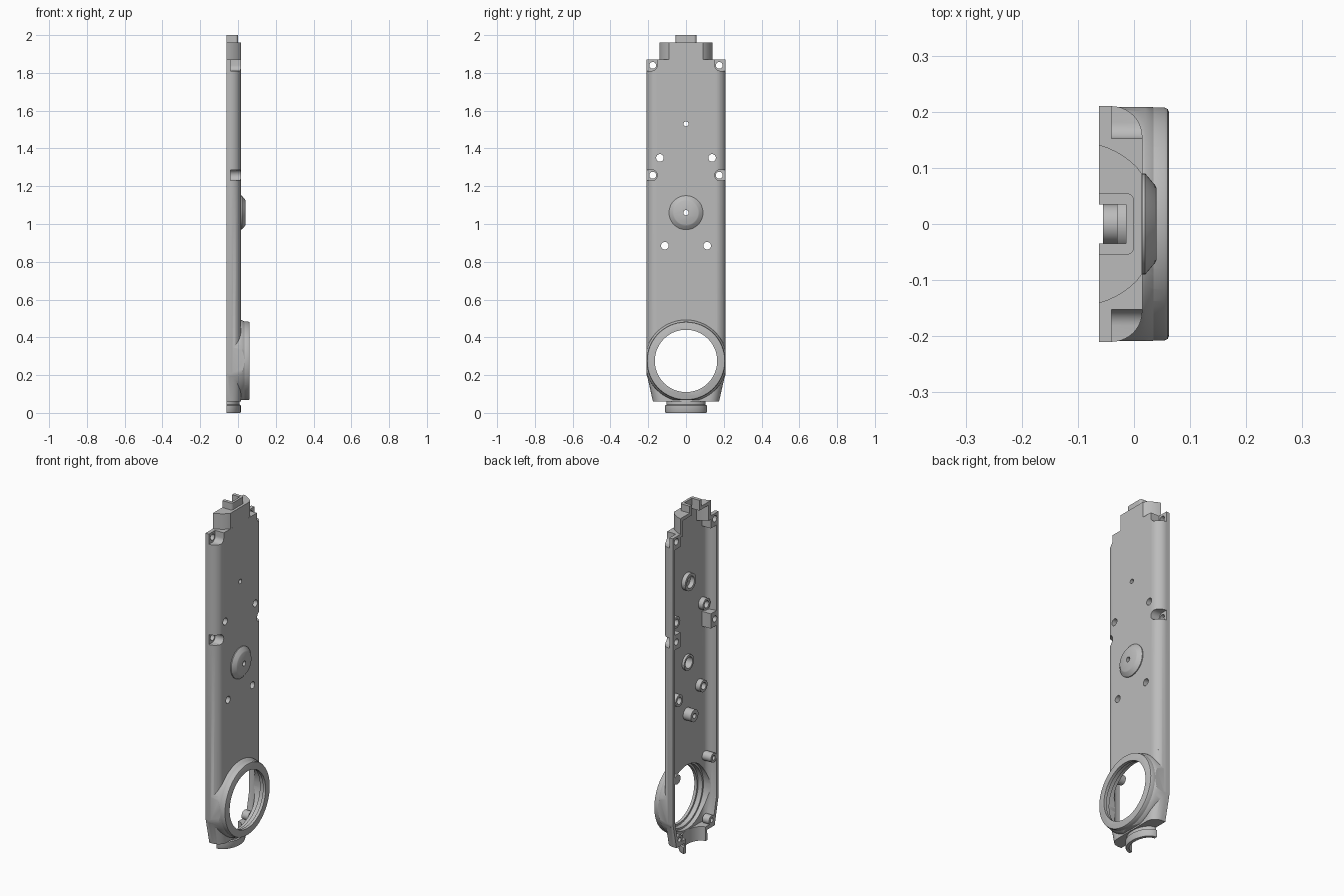
import bpy, bmesh, math

cube = bpy.data.objects.get("Cube")
if cube:
    bpy.data.objects.remove(cube, do_unlink=True)

BACK, FACE, INNER = -0.062, 0.015, -0.006   # open rim, outer face, inner face
OUT = -0.1                                  # cutters start behind the rim

grey = bpy.data.materials.new("plain grey")
grey.use_nodes = True
grey.diffuse_color = (0.5, 0.5, 0.5, 1)
grey.node_tree.nodes["Principled BSDF"].inputs["Base Color"].default_value = (0.5, 0.5, 0.5, 1)


def skin(name, rings):
    """Solid through a list of equal-length rings of points, capped at both ends."""
    bm = bmesh.new()
    loops = [[bm.verts.new(p) for p in ring] for ring in rings]
    n = len(loops[0])
    for a, b in zip(loops, loops[1:]):
        for i in range(n):
            bm.faces.new((a[i], a[(i + 1) % n], b[(i + 1) % n], b[i]))
    bm.faces.new(loops[0])
    bm.faces.new(loops[-1])
    bmesh.ops.recalc_face_normals(bm, faces=bm.faces)
    mesh = bpy.data.meshes.new(name)
    bm.to_mesh(mesh)
    bm.free()
    mesh.materials.append(grey)
    obj = bpy.data.objects.new(name, mesh)
    bpy.context.collection.objects.link(obj)
    return obj


def turned(name, y, z, profile, n=32):
    """Turned part on an x axis; profile is (x, radius) pairs."""
    ang = [2 * math.pi * i / n for i in range(n)]
    return skin(name, [[(x, y + r * math.cos(a), z + r * math.sin(a)) for a in ang]
                       for x, r in profile])


def rod(name, y, z, r, x0, x1, n=32):
    return turned(name, y, z, [(x0, r), (x1, r)], n)


def tray(name, sections, back, front, r):
    """Upright solid with two rounded front corners; sections are (z, half width)."""
    rings = []
    for z, hw in sections:
        arc = [(front - r + r * math.sin(t), hw - r + r * math.cos(t))
               for t in (math.pi / 2 * i / 10 for i in range(11))]
        half = [(back, hw)] + arc
        rings.append([(x, y, z) for x, y in half] + [(x, -y, z) for x, y in reversed(half)])
    return skin(name, rings)


def bow(name, sections, back, front, cx, n=24):
    """Upright solid with a bowed front, cut flat at front; sections are (z, rx, ry)."""
    rings = []
    for z, rx, ry in sections:
        t0 = math.acos((BACK - cx) / rx)
        pts = [(cx + rx * math.cos(t), ry * math.sin(t))
               for t in (t0 - 2 * t0 * i / n for i in range(n + 1))]
        pts = [(back, pts[0][1])] + [(min(x, front), y) for x, y in pts] + [(back, pts[-1][1])]
        rings.append([(x, y, z) for x, y in pts])
    return skin(name, rings)


def box(name, x0, x1, y0, y1, z0, z1):
    return skin(name, [[(x0, y0, z), (x1, y0, z), (x1, y1, z), (x0, y1, z)] for z in (z0, z1)])


def combine(target, tool, operation):
    mod = target.modifiers.new("combine", 'BOOLEAN')
    mod.operation, mod.object, mod.solver = operation, tool, 'EXACT'
    bpy.context.view_layer.objects.active = target
    bpy.ops.object.modifier_apply(modifier=mod.name)
    bpy.data.objects.remove(tool, do_unlink=True)


def add(tool):
    combine(casing, tool, 'UNION')


def cut(tool):
    combine(casing, tool, 'DIFFERENCE')


RING_Z, DOME_Z = 0.275, 1.06

# Outer hull: long body with tapered foot
casing = tray("casing", [(0.06, 0.175), (0.215, 0.21), (1.87, 0.21)], BACK, FACE, 0.055)

# Bowed head block, neck, and foot collar with lip
add(bow("head_block", [(1.8, 0.146, 0.146), (1.96, 0.146, 0.146)], BACK, FACE - 0.0004, -0.1))
add(tray("neck", [(1.9, 0.055), (2.0, 0.055)], BACK, 0.0, 0.014))
add(bow("collar", [(0, 0.074, 0.107), (0.006, 0.077, 0.11), (0.04, 0.077, 0.11),
                   (0.044, 0.071, 0.102), (0.08, 0.071, 0.102)], BACK, FACE, BACK))

# Big ring with a flared root kept inside the body width
flare = turned("flare", 0, RING_Z, [(-0.045, 0.222), (0.02, 0.217), (0.036, 0.207)], 96)
combine(flare, box("flare_limit", -1, 1, -0.2085, 0.2085, 0.068, 0.6), 'INTERSECT')
add(flare)
add(turned("ring", 0, RING_Z, [(-0.05, 0.208), (0.054, 0.208), (0.06, 0.205), (0.062, 0.2)], 96))

# Dome on the outer face
add(turned("dome", 0, DOME_Z, [(0, 0.09), (0.02, 0.09), (0.037, 0.07), (0.04, 0.064)], 48))

# Hollow out the inside
cut(tray("cavity", [(0.082, 0.16), (0.218, 0.19), (1.85, 0.19)], OUT, INNER, 0.04))
cut(bow("head_cavity", [(1.82, 0.124, 0.124), (1.94, 0.124, 0.124)], OUT, INNER - 0.0004, -0.1))
cut(box("neck_channel", OUT, -0.014, -0.035, 0.035, 1.9, 2.1))
cut(bow("collar_bore", [(-0.05, 0.057, 0.09), (0.1, 0.057, 0.09)], OUT, FACE, BACK))
cut(turned("ring_bore", 0, RING_Z, [(OUT, 0.186), (0.018, 0.186), (0.018, 0.176), (0.045, 0.176),
                                    (0.045, 0.165), (0.1, 0.165)], 96))

# Centre bosses with recesses, and a solid peg
add(rod("upper_boss", 0, 1.53, 0.05, -0.03, 0.004))
cut(rod("upper_recess", 0, 1.53, 0.034, OUT, -0.004))
cut(rod("upper_hole", 0, 1.53, 0.013, OUT, 0.1))
add(rod("dome_boss", 0, DOME_Z, 0.045, -0.02, 0.004))
cut(rod("dome_recess", 0, DOME_Z, 0.032, OUT, 0.02))
cut(rod("dome_hole", 0, DOME_Z, 0.014, OUT, 0.1))
add(rod("peg", 0, 0.76, 0.035, -0.055, 0.004))
cut(rod("peg_hole", 0, 0.76, 0.014, OUT, -0.02))

for side in (-1, 1):
    # Small through-hole bosses
    for y, z in ((0.138, 1.35), (0.112, 0.885)):
        add(rod("boss", side * y, z, 0.034, -0.036, 0.004))
        cut(rod("boss_hole", side * y, z, 0.02, OUT, 0.1))

    # Blind screw posts near the ring and at the foot
    for y, z, x1 in ((0.166, 0.455, 0.0), (0.148, 0.1, -0.02)):
        add(rod("screw_post", side * y, z, 0.027, BACK, x1))
        cut(rod("screw_hole", side * y, z, 0.013, OUT, -0.03))

    # Side notches: pocket inside, cut outside, screw hole through the tab
    for z, top in ((1.258, 1.287), (1.84, 1.9)):
        y0, y1 = sorted((side * 0.139, side * 0.195))
        add(box("pocket", BACK, -0.012, y0, y1, z - 0.043, min(z + 0.043, 1.86)))
        y0, y1 = sorted((side * 0.139, side * 0.18))
        add(box("pocket_front", -0.03, 0.004, y0, y1, z - 0.043, min(z + 0.043, 1.86)))
        cut(rod("notch_round", side * 0.181, z, 0.029, -0.04, 0.1))
        y0, y1 = sorted((side * 0.181, side * 0.25))
        cut(box("notch", -0.04, 0.1, y0, y1, z - 0.029, top))
        if top > 1.87:
            y0, y1 = sorted((side * 0.152, side * 0.25))
            cut(box("notch_top", -0.04, 0.1, y0, y1, z, top))
        cut(rod("tab_hole", side * 0.176, z, 0.018, OUT, 0.0))

# Smooth curves, crisp edges
bpy.ops.object.select_all(action='DESELECT')
casing.select_set(True)
bpy.context.view_layer.objects.active = casing
bpy.ops.object.shade_smooth_by_angle(angle=math.radians(30))
